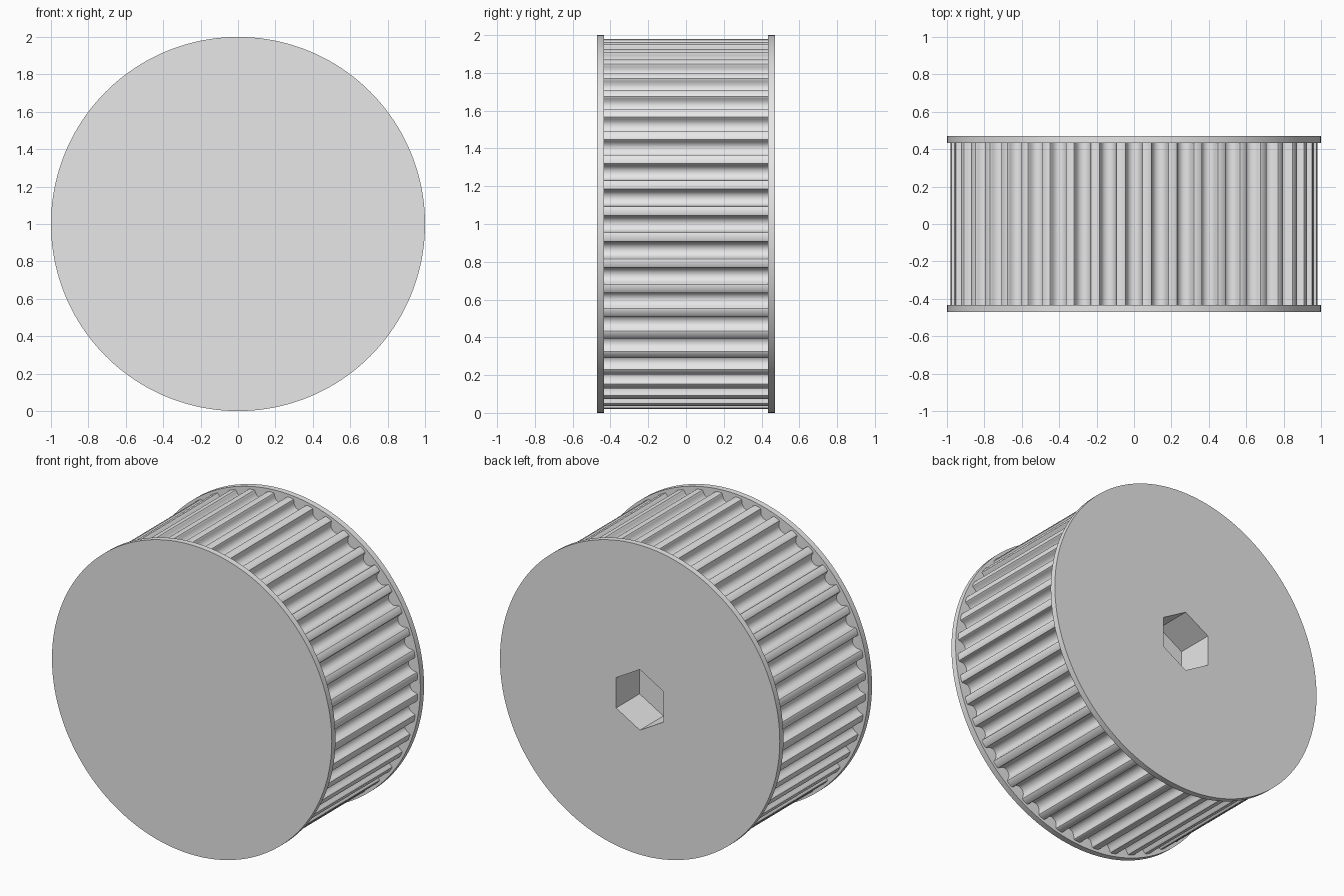
import bpy
import bmesh
from math import sin, cos, pi, sqrt, radians

TEETH = 44
FLANGE_R = 1.0
TOOTH_R = 0.982
HALF_WIDTH = 0.471
FLANGE_T = 0.038
SOCKET_R = 0.196
SOCKET_DEPTH = 0.24
# Half of one belt groove: (sideways, depth), lip to bottom
GROOVE = [(0.0534, 0), (0.0463, 0.0027), (0.0427, 0.0093), (0.0413, 0.017),
          (0.0391, 0.0245), (0.036, 0.0317), (0.0323, 0.0386), (0.0256, 0.0455),
          (0.0177, 0.0505), (0.0091, 0.0536), (0, 0.0546)]

cube = bpy.data.objects.get("Cube")
if cube:
    bpy.data.objects.remove(cube, do_unlink=True)

grey = bpy.data.materials.new("light_grey")
grey.use_nodes = True
grey.diffuse_color = (0.8, 0.8, 0.8, 1)
grey.node_tree.nodes["Principled BSDF"].inputs["Base Color"].default_value = (0.8, 0.8, 0.8, 1)


def prism(name, outline, y0, y1):
    """Extrude an (x, z) outline along y, about the wheel axis."""
    bm = bmesh.new()
    front = [bm.verts.new((x, y0, z + FLANGE_R)) for x, z in outline]
    back = [bm.verts.new((x, y1, z + FLANGE_R)) for x, z in outline]
    bm.faces.new(front)
    bm.faces.new(back[::-1])
    for i in range(len(outline)):
        j = (i + 1) % len(outline)
        bm.faces.new((front[i], back[i], back[j], front[j]))
    bmesh.ops.recalc_face_normals(bm, faces=bm.faces)
    mesh = bpy.data.meshes.new(name)
    bm.to_mesh(mesh)
    bm.free()
    mesh.materials.append(grey)
    obj = bpy.data.objects.new(name, mesh)
    bpy.context.collection.objects.link(obj)
    return obj


def ring(radius, sides):
    """Regular polygon with a corner at the top."""
    return [(radius * sin(2 * pi * i / sides), radius * cos(2 * pi * i / sides))
            for i in range(sides)]


def activate(obj):
    bpy.ops.object.select_all(action='DESELECT')
    obj.select_set(True)
    bpy.context.view_layer.objects.active = obj


# Toothed drum: one mirrored groove repeated around the axis
groove = [(-w, d) for w, d in GROOVE] + GROOVE[-2::-1]
base_r = sqrt(TOOTH_R ** 2 - GROOVE[0][0] ** 2)
drum_outline = []
for k in range(TEETH):
    a = 2 * pi * k / TEETH
    for w, d in groove:
        r = base_r - d
        drum_outline.append((r * sin(a) + w * cos(a), r * cos(a) - w * sin(a)))
inner = HALF_WIDTH - FLANGE_T
drum = prism("toothed_drum", drum_outline, -inner, inner)

# End flanges
disc = ring(FLANGE_R, 160)
front_flange = prism("front_flange", disc, -HALF_WIDTH, -inner)
back_flange = prism("back_flange", disc, inner, HALF_WIDTH)

# Blind hexagonal socket in the back
cutter = prism("socket_cutter", ring(SOCKET_R, 6), HALF_WIDTH - SOCKET_DEPTH, HALF_WIDTH + 0.1)
cutter.hide_render = True
for part in (drum, back_flange):
    mod = part.modifiers.new("socket", 'BOOLEAN')
    mod.operation = 'DIFFERENCE'
    mod.solver = 'EXACT'
    mod.object = cutter
    activate(part)
    bpy.ops.object.modifier_apply(modifier=mod.name)
bpy.data.objects.remove(cutter, do_unlink=True)

# Smooth rims and grooves, crisp corners
for part in (drum, front_flange, back_flange):
    activate(part)
    bpy.ops.object.shade_smooth_by_angle(angle=radians(30))
